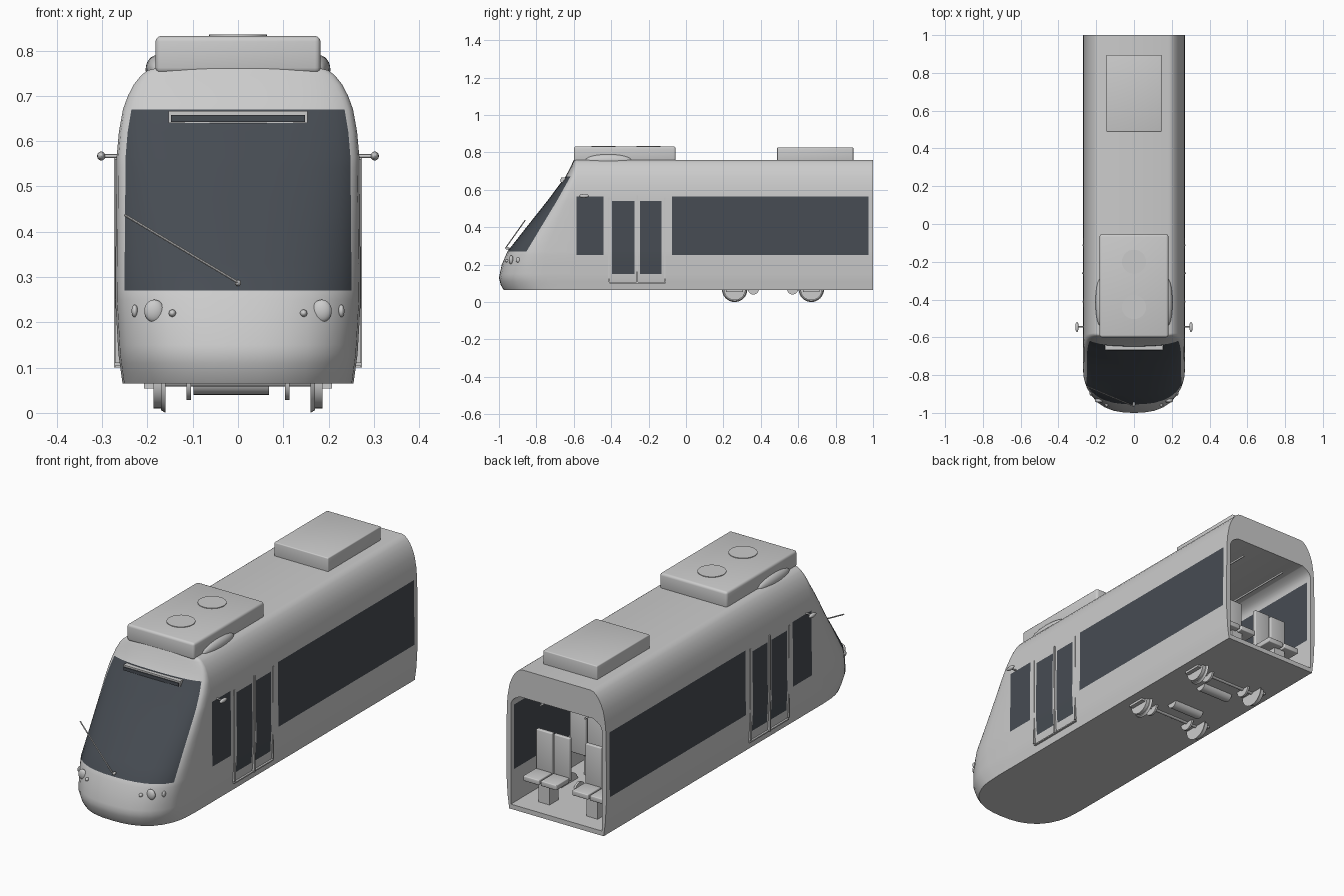
import bpy, bmesh, math
from mathutils import Vector, Matrix

cube = bpy.data.objects.get("Cube")
if cube:
    bpy.data.objects.remove(cube, do_unlink=True)


def material(name, rgb):
    m = bpy.data.materials.new(name)
    m.use_nodes = True
    m.diffuse_color = (*rgb, 1)
    m.node_tree.nodes["Principled BSDF"].inputs["Base Color"].default_value = (*rgb, 1)
    return m


GREY = material("light grey", (0.6, 0.6, 0.6))
GLASS = material("dark glass", (0.062, 0.072, 0.086))


def finish(bm, name, mats, smooth=True):
    bmesh.ops.recalc_face_normals(bm, faces=bm.faces)
    mesh = bpy.data.meshes.new(name)
    bm.to_mesh(mesh)
    bm.free()
    for m in mats:
        mesh.materials.append(m)
    ob = bpy.data.objects.new(name, mesh)
    bpy.context.collection.objects.link(ob)
    if smooth:
        bpy.ops.object.select_all(action='DESELECT')
        ob.select_set(True)
        bpy.context.view_layer.objects.active = ob
        bpy.ops.object.shade_smooth_by_angle(angle=math.radians(35))
    return ob


def box(name, lo, hi, mat=GREY, bevel=0):
    bm = bmesh.new()
    lo, hi = Vector(lo), Vector(hi)
    bmesh.ops.create_cube(bm, size=1, matrix=Matrix.Translation((lo + hi) / 2) @ Matrix.Diagonal((*(hi - lo), 1)))
    if bevel:
        bmesh.ops.bevel(bm, geom=bm.edges[:], offset=bevel, segments=3, profile=0.5, affect='EDGES')
    return finish(bm, name, [mat], bevel > 0)


def rod(name, a, b, r, mat=GREY, sides=32, r2=None):
    a, b = Vector(a), Vector(b)
    turn = (b - a).to_track_quat('Z', 'Y').to_matrix().to_4x4()
    bm = bmesh.new()
    bmesh.ops.create_cone(bm, cap_ends=True, segments=sides, radius1=r, radius2=r if r2 is None else r2,
                          depth=(b - a).length, matrix=Matrix.Translation((a + b) / 2) @ turn)
    return finish(bm, name, [mat])


def ball(name, loc, size, mat=GREY):
    bm = bmesh.new()
    bmesh.ops.create_uvsphere(bm, u_segments=24, v_segments=12, radius=1,
                              matrix=Matrix.Translation(loc) @ Matrix.Diagonal((*size, 1)))
    return finish(bm, name, [mat])


def lerp(table, z):
    for (a, p), (b, q) in zip(table, table[1:]):
        if z <= b:
            return p + (q - p) * max(0, z - a) / (b - a)
    return table[-1][1]


# Body shape: half width and nose position by height
WIDTH = [(.065, .255), (.13, .264), (.25, .271), (.565, .268), (.62, .263), (.67, .254),
         (.7, .243), (.725, .23), (.745, .214), (.756, .2), (.76, .185)]
FRONT = [(.065, -.975), (.09, -.99), (.13, -1), (.2, -.985), (.27, -.955), (.4, -.853),
         (.54, -.742), (.67, -.645), (.72, -.618), (.76, -.6)]
LEVELS = [.065, .09, .11, .13, .15, .2, .25, .27, .33, .4, .47, .54, .565, .62, .67, .7, .725, .745, .756, .76]
NOSE = [0, .2, .4, .58, .72, .84, .926, .96, .985, 1]
SIDE = [-.585, -.44, -.395, -.275, -.245, -.13, -.075, .975, 1]
WINDOWS = [(-.585, -.44, .25, .565), (-.395, -.275, .15, .54), (-.245, -.13, .15, .54), (-.075, .975, .25, .565)]


def nose_y(u, z):
    depth = .28 - .26 * (z - .065) / .695
    return lerp(FRONT, z) + depth * (1 - (1 - u ** 2.5) ** .4)


def ring(z):
    w = lerp(WIDTH, z)
    half = [(u * w, nose_y(u, z)) for u in NOSE]
    half += [(w, max(y, nose_y(1, z) + .003)) for y in SIDE]
    return [(-x, y, z) for x, y in reversed(half[1:])] + [(x, y, z) for x, y in half]


def lining(z):
    # Inner skin shares the windows but has a lower ceiling and raised floor
    t = max(0, (z - .565) / .195)
    zi = .565 + .06 * t if t else max(z, .088 + (z - .065) * .1)
    scale = (.246 - .05 * t ** 3) / lerp(WIDTH, z)
    return [(x * scale, max(y, -.59), zi) for x, y, _ in ring(z)]


# Hollow car body, open at the rear, glazed by position
bm = bmesh.new()
skins = []
for shape in (ring, lining):
    rows = [[bm.verts.new(p) for p in shape(z)] for z in LEVELS]
    skins.append(rows)
    mid = len(rows[0]) // 2
    for k in range(len(rows) - 1):
        zc = (LEVELS[k] + LEVELS[k + 1]) / 2
        for i in range(len(rows[0]) - 1):
            f = bm.faces.new((rows[k][i], rows[k][i + 1], rows[k + 1][i + 1], rows[k + 1][i]))
            col = i - mid if i >= mid else mid - 1 - i
            if col >= len(NOSE):
                j = col - len(NOSE)
                yc = (SIDE[j] + SIDE[j + 1]) / 2
                f.material_index = int(any(a < yc < b and c < zc < d for a, b, c, d in WINDOWS))
            elif shape is ring and col < NOSE.index(.926):
                f.material_index = int(.27 < zc < .67)
    bm.faces.new(rows[0])
    bm.faces.new(rows[-1])
outer, inner = skins
for c in (0, -1):
    for k in range(len(LEVELS) - 1):
        bm.faces.new((outer[k][c], outer[k + 1][c], inner[k + 1][c], inner[k][c]))
    bm.faces.new((outer[c][0], outer[c][-1], inner[c][-1], inner[c][0]))
finish(bm, "car_body", [GREY, GLASS])

# Roof units with fan covers and side fairings
box("front_roof_unit", (-.182, -.6, .75), (.182, -.055, .832), bevel=.012)
box("rear_roof_unit", (-.146, .487, .75), (.146, .895, .826), bevel=.005)
for y in (-.2, -.44):
    rod("fan_cover", (0, y, .825), (0, y, .835), .064)

# Destination sign and wiper
box("sign_frame", (-.153, -.667, .64), (.153, -.64, .666))
box("sign_panel", (-.148, -.671, .642), (.148, -.666, .658), GLASS)
rod("wiper_arm", (0, -.965, .288), (-.25, -.86, .437), .003, sides=8)
ball("wiper_pivot", (0, -.955, .287), (.007, .012, .007))

for s in (-1, 1):
    ball("roof_fairing", (s * .178, -.415, .758), (.026, .125, .032))

    # Lamps
    for x, z, rx, rz in ((.185, .225, .022, .025), (.145, .22, .008, .008), (.228, .225, .007, .014)):
        ball("lamp", (s * x, nose_y(x / lerp(WIDTH, z), z), z), (rx, .012, rz))

    # Side mirrors
    rod("mirror_arm", (s * .26, -.545, .567), (s * .302, -.545, .567), .004, sides=12)
    ball("mirror", (s * .302, -.545, .567), (.009, .027, .01))

    # Door trim
    for y, lo, hi in ((-.26, .1, .57), (-.412, .11, .56), (-.113, .11, .56)):
        box("door_strip", (s * .255, y - .004, lo), (s * (.274 if y == -.26 else .2715), y + .004, hi))
    box("door_sill", (s * .25, -.41, .1), (s * .27, -.11, .106))

    # Seats in pairs and handrails
    for y, face in ((.84, 1), (.56, -1), (.3, 1), (.02, -1)):
        for x in (.085, .18):
            a, b = sorted((s * (x - .043), s * (x + .043)))
            c, d = sorted((y, y + face * .1))
            box("seat_cushion", (a, c, .185), (b, d, .21), bevel=.004)
            c, d = sorted((y, y - face * .02))
            box("seat_back", (a, c, .19), (b, d, .4), bevel=.004)
        a, b = sorted((s * .1, s * .16))
        c, d = sorted((y, y + face * .07))
        box("seat_base", (a, c, .085), (b, d, .19))
    rod("handrail", (s * .12, -.5, .585), (s * .12, .95, .585), .005, sides=12)

    # Wheels, axle boxes and brake discs
    for y in (.26, .67):
        rod("wheel_flange", (s * .16, y, .068), (s * .17, y, .068), .068, r2=.062)
        rod("wheel_tread", (s * .168, y, .068), (s * .187, y, .068), .058)
        rod("brake_disc", (s * .104, y, .068), (s * .114, y, .068), .04)
        lo, hi = sorted((s * .17, s * .208))
        box("axle_box", (lo, y - .045, .054), (hi, y + .045, .07))

# Axles and motors
for y, m in ((.26, .36), (.67, .57)):
    rod("axle", (-.17, y, .068), (.17, y, .068), .01, sides=16)
    rod("motor", (-.098, m, .07), (.068, m, .07), .03, sides=24)
